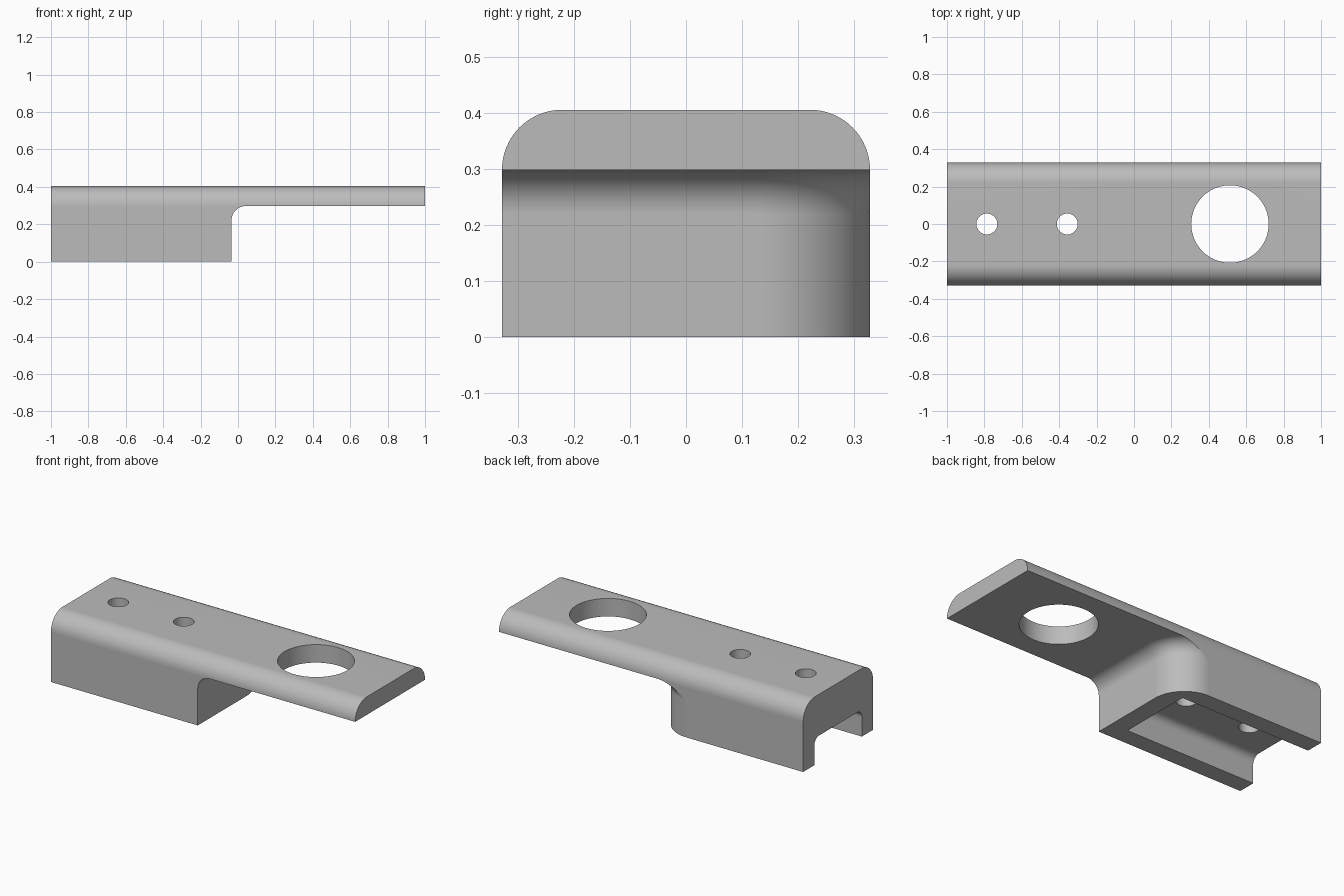
import bpy, bmesh
from math import sin, cos, asin, sqrt, pi

HALF, PLATE_Z, TOP = 0.328, 0.298, 0.405
BLOCK_X, CORNER, FILLET = -0.035, 0.2, 0.078

cube = bpy.data.objects.get("Cube")
if cube:
    bpy.data.objects.remove(cube, do_unlink=True)

grey = bpy.data.materials.new("plain grey")
grey.use_nodes = True
colour = (0.5, 0.5, 0.5, 1)
grey.diffuse_color = colour
grey.node_tree.nodes["Principled BSDF"].inputs["Base Color"].default_value = colour


def loft(name, loops):
    """Skin a stack of equal-length loops and cap both ends."""
    bm = bmesh.new()
    rings = [[bm.verts.new(p) for p in loop] for loop in loops]
    n = len(rings[0])
    for a, b in zip(rings, rings[1:]):
        for i in range(n):
            j = (i + 1) % n
            bm.faces.new((a[i], a[j], b[j], b[i]))
    bm.faces.new(rings[0])
    bm.faces.new(rings[-1])
    bmesh.ops.recalc_face_normals(bm, faces=bm.faces)
    mesh = bpy.data.meshes.new(name)
    bm.to_mesh(mesh)
    bm.free()
    mesh.materials.append(grey)
    obj = bpy.data.objects.new(name, mesh)
    bpy.context.collection.objects.link(obj)
    return obj


def arched_bar(name, half, base, top, radius, x0, x1, steps=16):
    """Bar along x whose two upper edges are rounded."""
    arc = [(half - radius + radius * cos(a), top - radius + radius * sin(a))
           for a in (pi / 2 * i / steps for i in range(steps + 1))]
    side = arc if abs(base - (top - radius)) < 1e-6 else [(half, base)] + arc
    profile = side + [(-y, z) for y, z in reversed(side)]
    return loft(name, [[(x, y, z) for y, z in profile] for x in (x0, x1)])


def block_section(z, flare, steps=20):
    """Block outline with one rounded back corner, pushed out by the flare."""
    r = CORNER + flare
    end = asin(CORNER / r)
    cx, cy = BLOCK_X - CORNER, HALF - CORNER
    arc = [(cx + r * cos(end * i / steps), cy + r * sin(end * i / steps), z)
           for i in range(steps + 1)]
    return [(-1, -HALF, z), (BLOCK_X + flare, -HALF, z)] + arc + [(-1, HALF, z)]


def combine(target, other, operation):
    mod = target.modifiers.new(other.name, "BOOLEAN")
    mod.operation, mod.solver, mod.object = operation, "EXACT", other
    bpy.context.view_layer.objects.active = target
    bpy.ops.object.modifier_apply(modifier=mod.name)
    bpy.data.objects.remove(other, do_unlink=True)


# Top plate with rounded long edges
bracket = arched_bar("bracket", HALF, PLATE_Z, TOP, TOP - PLATE_Z, -1, 1)

# Lower block, flaring into the underside of the plate
sections = [block_section(0, 0)]
for i in range(13):
    a = pi / 2 * i / 12
    sections.append(block_section(PLATE_Z - FILLET + FILLET * sin(a),
                                  FILLET * (1 - cos(a))))
combine(bracket, loft("block", sections), "UNION")

# Channel open at the bottom and at one end
combine(bracket, arched_bar("channel", 0.223, -0.1, 0.16, 0.045, -1.1, -0.143),
        "DIFFERENCE")

# Two screw holes and one large hole
for x, r, n in ((-0.787, 0.056, 40), (-0.357, 0.056, 40), (0.513, 0.207, 72)):
    ring = [(x + r * cos(2 * pi * i / n), r * sin(2 * pi * i / n)) for i in range(n)]
    hole = loft("hole", [[(px, py, z) for px, py in ring] for z in (-0.2, 0.6)])
    combine(bracket, hole, "DIFFERENCE")

# Smooth curved surfaces, crisp edges
bpy.ops.object.select_all(action="DESELECT")
bracket.select_set(True)
bpy.context.view_layer.objects.active = bracket
bpy.ops.object.shade_smooth_by_angle(angle=0.5)
normals = bracket.modifiers.new("even normals", "WEIGHTED_NORMAL")
normals.keep_sharp = True
